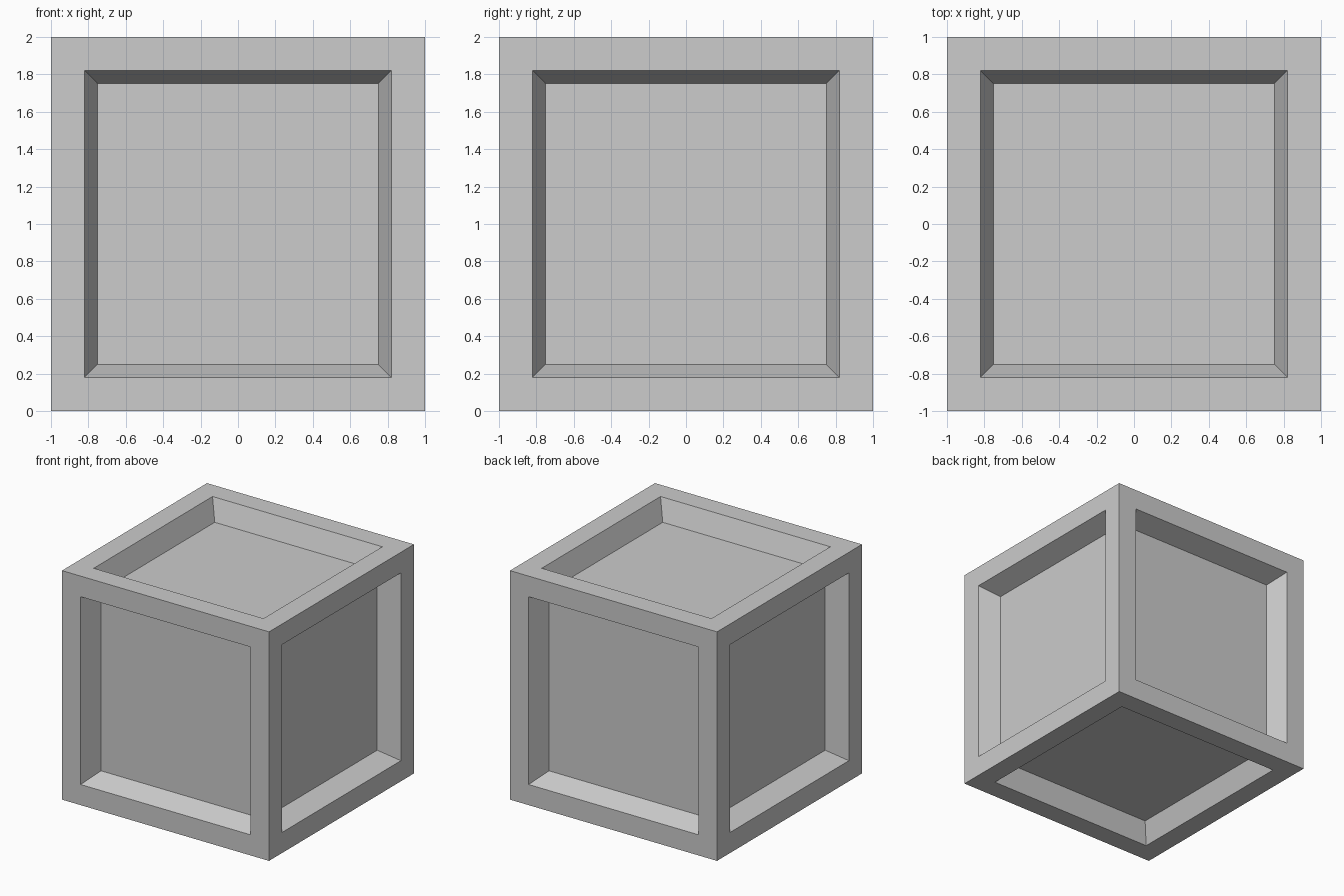
import bpy
import bmesh

if "Cube" in bpy.data.objects:
    bpy.data.objects.remove(bpy.data.objects["Cube"])

RIM = 0.18      # frame width around each panel
DEPTH = 0.18    # how far each panel is sunk
TAPER = 0.07    # inward slope of the recess walls

grey = bpy.data.materials.new("light grey")
grey.diffuse_color = (0.604, 0.604, 0.604, 1.0)
grey.use_nodes = True
grey.node_tree.nodes["Principled BSDF"].inputs["Base Color"].default_value = grey.diffuse_color

# Crate: a cube whose six sides each carry a sunken, tapered panel
bm = bmesh.new()
bmesh.ops.create_cube(bm, size=2.0)
bmesh.ops.translate(bm, verts=bm.verts, vec=(0, 0, 1))
bm.normal_update()

for panel in list(bm.faces):
    inward = panel.normal * -DEPTH
    # flat frame
    bmesh.ops.inset_individual(bm, faces=[panel], thickness=RIM, use_even_offset=True)
    # sloped recess walls and sunken floor
    bmesh.ops.inset_individual(bm, faces=[panel], thickness=TAPER, use_even_offset=True)
    bmesh.ops.translate(bm, verts=panel.verts, vec=inward)

bmesh.ops.recalc_face_normals(bm, faces=bm.faces)
mesh = bpy.data.meshes.new("crate")
bm.to_mesh(mesh)
bm.free()
mesh.materials.append(grey)
crate = bpy.data.objects.new("crate", mesh)
bpy.context.collection.objects.link(crate)
